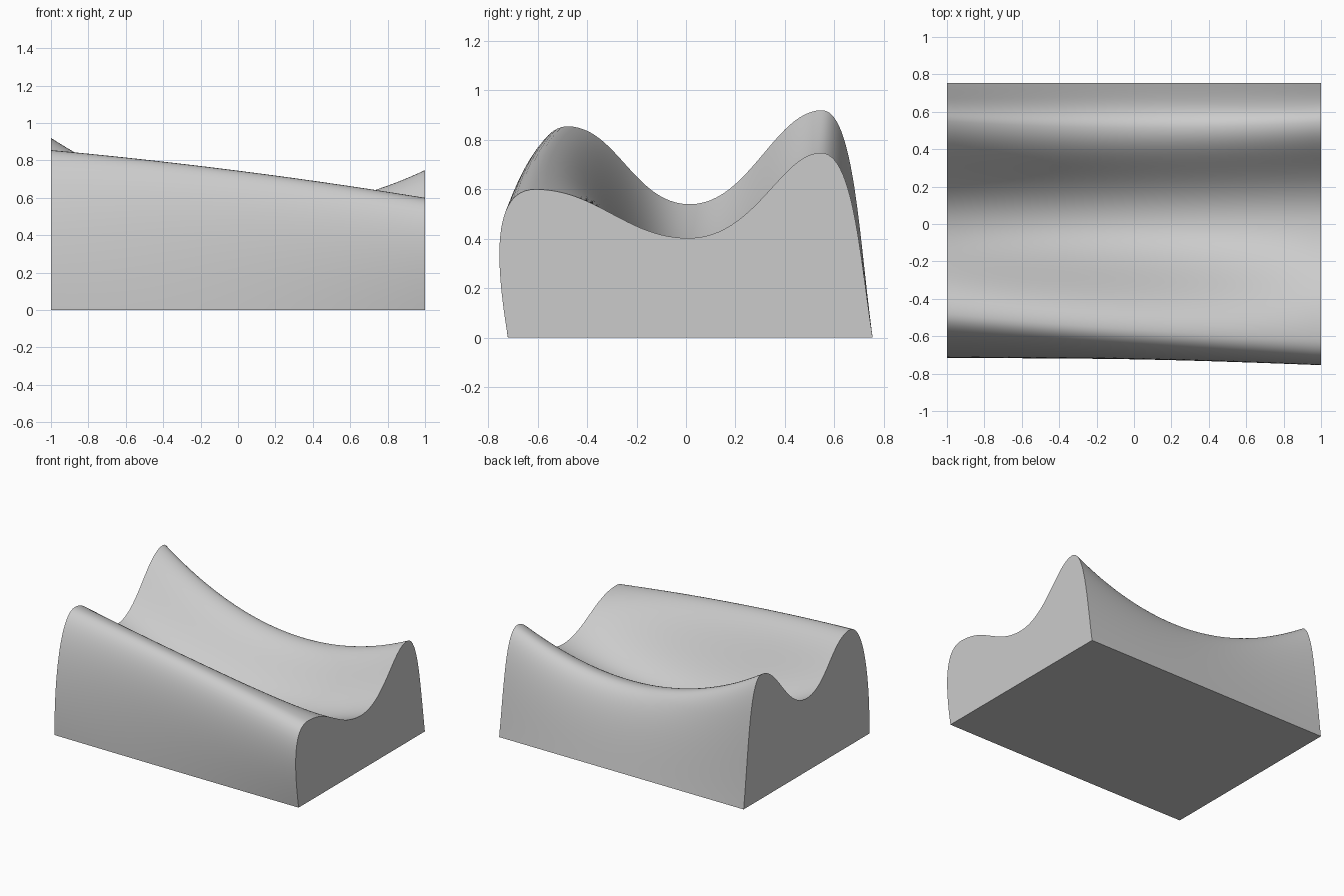
import bpy
import bmesh
import math
from mathutils import Vector

cube = bpy.data.objects.get("Cube")
if cube:
    bpy.data.objects.remove(cube, do_unlink=True)

# Cross-sections (y, z) as chained Bezier control points, one row per segment:
# front wall, front ridge to valley, valley to back ridge, back wall
RIGHT_END = [(-.715, 0), (-.72, .4), (-.65, .855),
             (-.48, .855), (-.28, .855), (-.21, .54),
             (.015, .54), (.255, .54), (.36, .92),
             (.55, .92), (.68, .92), (.7, .4), (.755, 0)]
MIDDLE = [(-.72, 0), (-.73, .3), (-.73, .745),
          (-.565, .745), (-.34, .745), (-.24, .26),
          (.01, .26), (.25, .26), (.34, .555),
          (.515, .555), (.65, .555), (.7, .27), (.755, 0)]
LEFT_END = [(-.72, 0), (-.77, .3), (-.79, .6),
            (-.61, .6), (-.36, .6), (-.24, .403),
            (.01, .403), (.28, .403), (.385, .748),
            (.545, .748), (.675, .748), (.7, .36), (.755, 0)]

LENGTH_STEPS = 48
CURVE_STEPS = 24


def blend_sections(x):
    """Section at x, on a parabola through the three given sections."""
    weights = (x * (x - 1) / 2, 1 - x * x, x * (x + 1) / 2)
    return [sum((Vector(p) * w for p, w in zip(points, weights)), Vector((0, 0)))
            for points in zip(RIGHT_END, MIDDLE, LEFT_END)]


def bezier_chain(points):
    """Points along cubic Bezier segments that share their end points."""
    curve = []
    for i in range(0, len(points) - 1, 3):
        a, b, c, d = points[i:i + 4]
        for step in range(CURVE_STEPS):
            t = step / CURVE_STEPS
            s = 1 - t
            curve.append(a * s ** 3 + b * 3 * s * s * t + c * 3 * s * t * t + d * t ** 3)
    curve.append(points[-1])
    return curve


# Loft the saddle surface from end to end
bm = bmesh.new()
rows = []
for step in range(LENGTH_STEPS + 1):
    x = 2 * step / LENGTH_STEPS - 1
    rows.append([bm.verts.new((x, p.x, p.y)) for p in bezier_chain(blend_sections(x))])
for low, high in zip(rows, rows[1:]):
    for j in range(len(low) - 1):
        bm.faces.new((low[j], high[j], high[j + 1], low[j + 1]))

# Close the two flat ends and the base
bm.faces.new(rows[0])
bm.faces.new(rows[-1])
bm.faces.new([row[0] for row in rows] + [row[-1] for row in reversed(rows)])
bmesh.ops.recalc_face_normals(bm, faces=bm.faces)
mesh = bpy.data.meshes.new("saddle_block")
bm.to_mesh(mesh)
bm.free()

block = bpy.data.objects.new("saddle_block", mesh)
bpy.context.collection.objects.link(block)

# Plain grey throughout
grey = bpy.data.materials.new("light_grey")
grey.use_nodes = True
colour = (.6, .6, .6, 1)
grey.diffuse_color = colour
grey.node_tree.nodes["Principled BSDF"].inputs["Base Color"].default_value = colour
mesh.materials.append(grey)

bpy.context.view_layer.objects.active = block
block.select_set(True)
bpy.ops.object.shade_smooth_by_angle(angle=math.radians(35))
